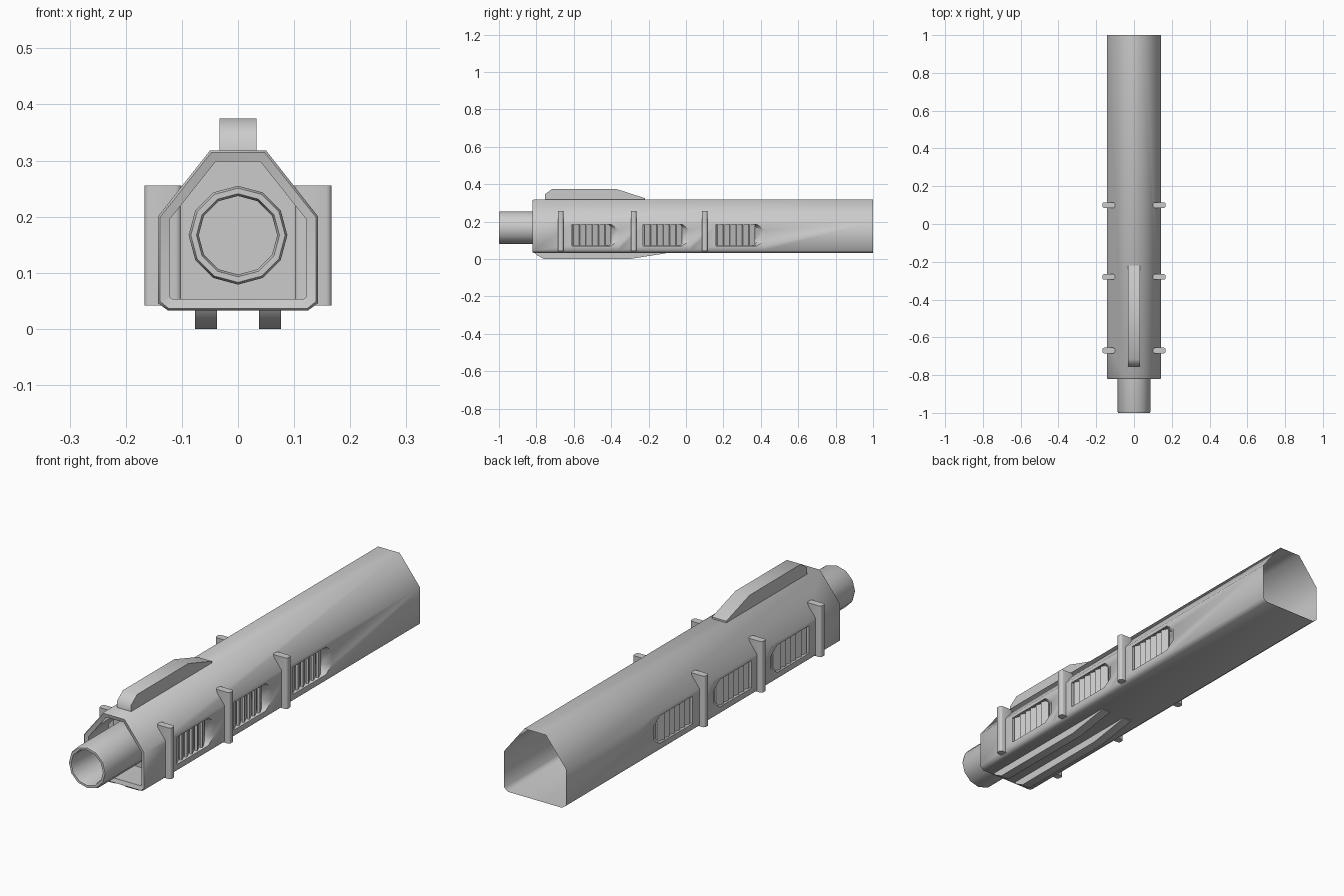
import bpy, bmesh, math
from mathutils import Vector, Matrix

cube = bpy.data.objects.get("Cube")
if cube:
    bpy.data.objects.remove(cube)

grey = bpy.data.materials.new("plain grey")
grey.use_nodes = True
grey.diffuse_color = (0.6, 0.6, 0.6, 1)
grey.node_tree.nodes["Principled BSDF"].inputs["Base Color"].default_value = (0.6, 0.6, 0.6, 1)
parts = []


def finish(bm, name):
    mesh = bpy.data.meshes.new(name)
    bm.to_mesh(mesh)
    bm.free()
    mesh.materials.append(grey)
    ob = bpy.data.objects.new(name, mesh)
    bpy.context.collection.objects.link(ob)
    parts.append(ob)
    return ob


def ring(bm, half, y):
    pts = half + [(-x, z) for x, z in reversed(half)]
    return [bm.verts.new((x, y, z)) for x, z in pts]


def bridge(bm, a, b):
    n = len(a)
    for i in range(n):
        bm.faces.new((a[i], a[(i + 1) % n], b[(i + 1) % n], b[i]))


def box(bm, centre, size, turn=0):
    m = Matrix.Translation(centre) @ Matrix.Rotation(turn, 4, 'Z') @ Matrix.Diagonal((*size, 1))
    return bmesh.ops.create_cube(bm, size=1, matrix=m)["verts"]


# Shroud: open at the back, with a thick rim and a recess at the front
OUTER = [(0.125, 0.033), (0.143, 0.046), (0.143, 0.2), (0.05, 0.318)]
MIDDLE = [(0.123, 0.036), (0.139, 0.049), (0.139, 0.199), (0.048, 0.314)]
INNER = [(0.117, 0.053), (0.122, 0.057), (0.122, 0.195), (0.04, 0.298)]
bm = bmesh.new()
rings = [ring(bm, p, y) for p, y in
         ((OUTER, 1), (OUTER, -0.815), (MIDDLE, -0.82), (INNER, -0.815), (INNER, -0.68))]
for a, b in zip(rings, rings[1:]):
    bridge(bm, a, b)
bm.faces.new(rings[-1])
bm.normal_update()
top = max(bm.faces, key=lambda f: f.calc_center_median().z)
if top.normal.z < 0:
    bmesh.ops.reverse_faces(bm, faces=bm.faces[:])

# Vent pockets sunk into both flanks
VENTS = [(-0.61, -0.36), (-0.23, 0.02), (0.16, 0.42)]
LOW, HIGH = 0.07, 0.185


def flank(y0=-2, y1=2, z0=-1, z1=1):
    bm.normal_update()
    found = []
    for f in bm.faces:
        c = f.calc_center_median()
        if abs(f.normal.x) > 0.99 and abs(c.x) > 0.142 and y0 < c.y < y1 and z0 < c.z < z1:
            found.append(f)
    return found


def slice_faces(faces, co, no):
    geom = set(faces)
    for f in faces:
        geom.update(f.edges)
        geom.update(f.verts)
    bmesh.ops.bisect_plane(bm, geom=list(geom), plane_co=co, plane_no=no, dist=1e-5)


for span in VENTS:
    for y in span:
        slice_faces(flank(), (0, y, 0), (0, 1, 0))
for y0, y1 in VENTS:
    for z in (LOW, HIGH):
        slice_faces(flank(y0, y1), (0, 0, z), (0, 0, 1))
    for z, s in ((HIGH, 1), (LOW, -1)):
        slice_faces(flank(y0, y1, LOW, HIGH), (0, y1 - 0.04, z), (0, 0.03, 0.04 * s))
    for side in (1, -1):
        window = max((f for f in flank(y0, y1, LOW, HIGH)
                      if f.calc_center_median().x * side > 0), key=lambda f: f.calc_area())
        floor = bmesh.ops.extrude_discrete_faces(bm, faces=[window])["faces"][0]
        for v in floor.verts:
            v.co.x -= side * 0.028
            if v.co.y > y1 - 0.05:
                v.co.y -= 0.025
finish(bm, "shroud")

# Angled slats inside each pocket
bm = bmesh.new()
for y0, y1 in VENTS:
    for side in (1, -1):
        for i in range(6):
            box(bm, (side * 0.126, y0 + 0.022 + i * 0.034, (LOW + HIGH) / 2),
                (0.01, 0.034, HIGH - LOW - 0.002), side * 0.4)
finish(bm, "vent_slats")

# Barrel: twelve-sided tube with a softened muzzle, closed deep inside
bm = bmesh.new()
loops = []
for r, y in ((0.088, -0.68), (0.088, -0.99), (0.084, -1), (0.074, -1), (0.07, -0.99), (0.07, -0.72)):
    loops.append([bm.verts.new((r * math.sin(k * math.pi / 6), y, 0.167 + r * math.cos(k * math.pi / 6)))
                  for k in range(12)])
for a, b in zip(loops, loops[1:]):
    bridge(bm, a, b)
bm.faces.new(loops[-1])
bm.faces.new(loops[0])
bmesh.ops.recalc_face_normals(bm, faces=bm.faces[:])
finish(bm, "barrel")

# Side ribs with rounded upright edges
bm = bmesh.new()
for y in (-0.67, -0.28, 0.1):
    for side in (1, -1):
        box(bm, (side * 0.134, y, 0.149), (0.066, 0.03, 0.214))
upright = [e for e in bm.edges if abs(e.verts[0].co.z - e.verts[1].co.z) > 0.1]
bmesh.ops.bevel(bm, geom=upright, offset=0.01, segments=3, profile=0.5, affect='EDGES')
finish(bm, "side_ribs")


def rail(name, outline, x0, x1):
    bm = bmesh.new()
    a, b = [[bm.verts.new((x, y, z)) for y, z in outline] for x in (x0, x1)]
    bridge(bm, a, b)
    bm.faces.new(a)
    bm.faces.new(b)
    bmesh.ops.recalc_face_normals(bm, faces=bm.faces[:])
    finish(bm, name)


# Top sight rail and the two lower skids
rail("top_rail", [(-0.755, 0.31), (-0.755, 0.345), (-0.715, 0.375), (-0.375, 0.375),
                  (-0.22, 0.325), (-0.22, 0.31)], -0.033, 0.033)
SKID = [(-0.81, 0.036), (-0.8, 0.022), (-0.76, 0), (-0.3, 0), (-0.11, 0.03), (-0.11, 0.036)]
rail("left_skid", SKID, 0.037, 0.077)
rail("right_skid", SKID, -0.077, -0.037)

# Smooth shading that keeps the hard edges
bpy.ops.object.select_all(action='DESELECT')
for ob in parts:
    ob.select_set(True)
bpy.context.view_layer.objects.active = parts[0]
bpy.ops.object.shade_smooth_by_angle(angle=math.radians(60))
